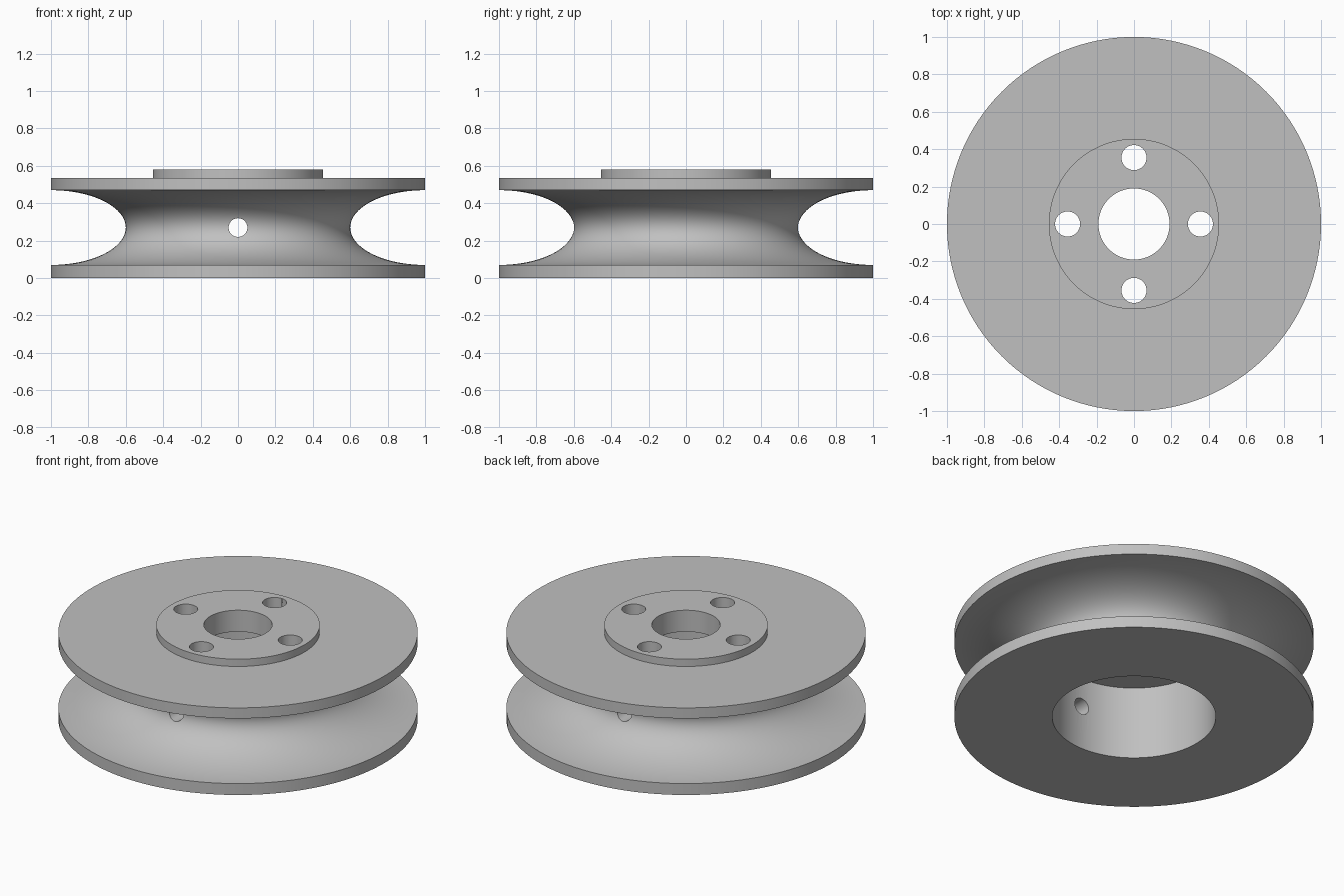
import bpy, bmesh, math

if "Cube" in bpy.data.objects:
    bpy.data.objects.remove(bpy.data.objects["Cube"])

SEGMENTS = 128
GROOVE_STEPS = 40

grey = bpy.data.materials.new("light_grey")
grey.diffuse_color = (0.53, 0.53, 0.53, 1)
grey.use_nodes = True
grey.node_tree.nodes["Principled BSDF"].inputs["Base Color"].default_value = grey.diffuse_color


def make_object(name, bm):
    bmesh.ops.recalc_face_normals(bm, faces=bm.faces[:])
    mesh = bpy.data.meshes.new(name)
    bm.to_mesh(mesh)
    bm.free()
    mesh.materials.append(grey)
    obj = bpy.data.objects.new(name, mesh)
    bpy.context.collection.objects.link(obj)
    return obj


def lathe(name, profile):
    """Revolve a closed (radius, z) profile around the z axis."""
    bm = bmesh.new()
    rings = []
    for i in range(SEGMENTS):
        a = math.tau * i / SEGMENTS
        rings.append([bm.verts.new((r * math.cos(a), r * math.sin(a), z)) for r, z in profile])
    n = len(profile)
    for i in range(SEGMENTS):
        p, q = rings[i], rings[(i + 1) % SEGMENTS]
        for j in range(n):
            k = (j + 1) % n
            bm.faces.new((p[j], q[j], q[k], p[k]))
    return make_object(name, bm)


def drill(target, name, radius, depth, location, rotation=(0, 0, 0)):
    """Cut a round hole through the target."""
    bm = bmesh.new()
    bmesh.ops.create_cone(bm, cap_ends=True, segments=48, radius1=radius,
                          radius2=radius, depth=depth)
    cutter = make_object(name, bm)
    cutter.location, cutter.rotation_euler = location, rotation
    cutter.hide_render = True
    mod = target.modifiers.new(name, 'BOOLEAN')
    mod.operation, mod.solver, mod.object = 'DIFFERENCE', 'EXACT', cutter
    bpy.ops.object.modifier_apply(modifier=name)
    bpy.data.objects.remove(cutter)


# Wheel section: lower flange, elliptical rope groove, upper flange, raised hub, bore, recess
groove = []
for i in range(GROOVE_STEPS + 1):
    t = math.pi * i / GROOVE_STEPS
    groove.append((1 - 0.4 * math.sin(t), 0.27 - 0.2 * math.cos(t)))
profile = [(0.455, 0), (1, 0)] + groove + [
    (1, 0.535), (0.455, 0.535), (0.455, 0.58), (0.19, 0.58), (0.19, 0.448), (0.455, 0.448)]
wheel = lathe("pulley_wheel", profile)
bpy.context.view_layer.objects.active = wheel
wheel.select_set(True)

# Four bolt holes through the hub plate
for i in range(4):
    a = i * math.pi / 2
    drill(wheel, f"bolt_hole_{i}", 0.067, 0.4, (0.355 * math.cos(a), 0.355 * math.sin(a), 0.52))

# Cross hole from front to back through the groove
drill(wheel, "cross_hole", 0.05, 3, (0, 0, 0.27), (math.pi / 2, 0, 0))

bpy.ops.object.shade_smooth_by_angle(angle=math.radians(30))
